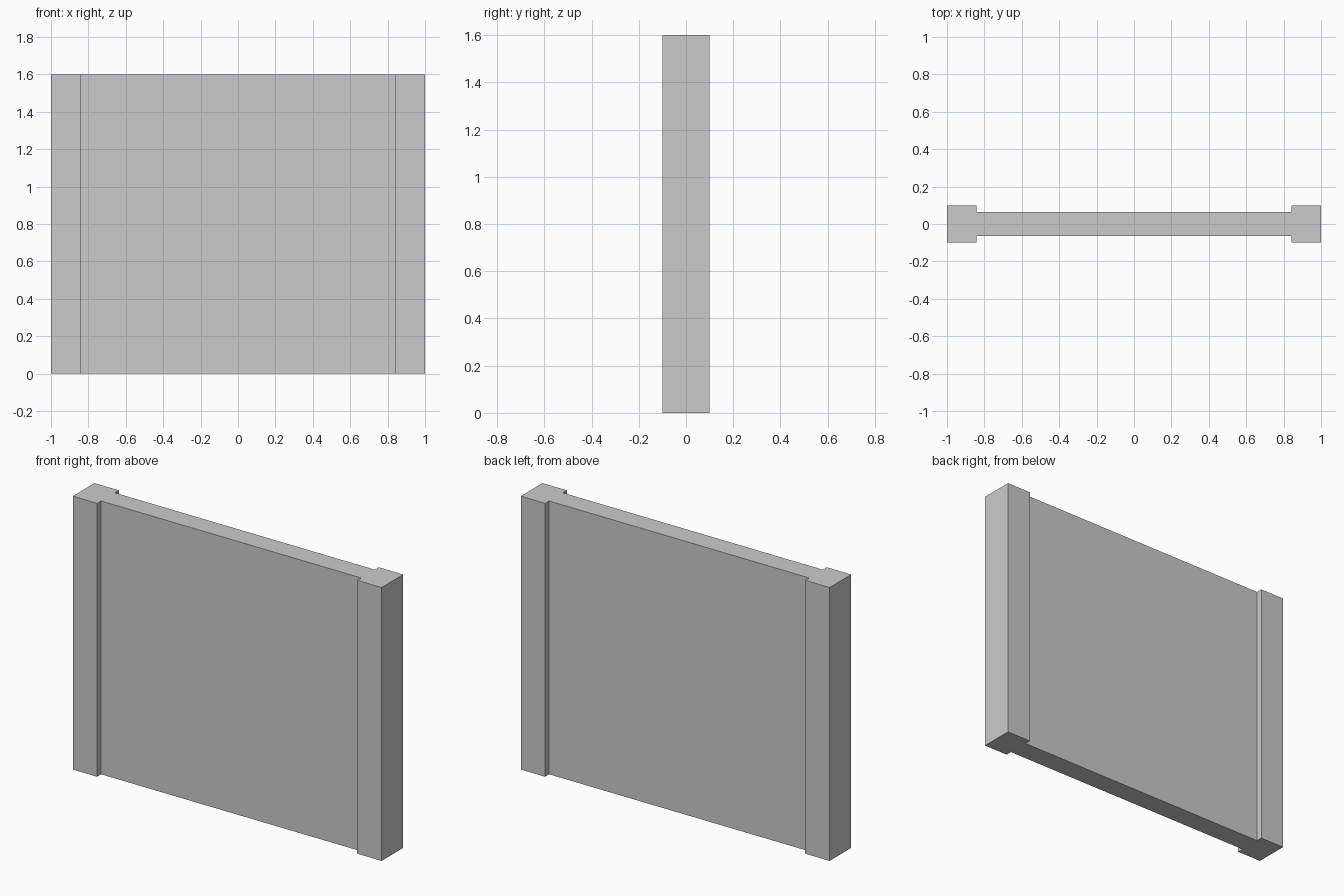
import bpy, bmesh

if "Cube" in bpy.data.objects:
    bpy.data.objects.remove(bpy.data.objects["Cube"])

HEIGHT = 1.6
END_X, POST_X = 1.0, 0.842      # outer end and inner face of each post
POST_Y, PANEL_Y = 0.1, 0.063    # half thicknesses

# H-shaped plan: one quarter, mirrored round all four sides
quarter = [(END_X, POST_Y), (POST_X, POST_Y), (POST_X, PANEL_Y)]
half = quarter + [(-x, y) for x, y in reversed(quarter)]
plan = half + [(x, -y) for x, y in reversed(half)]

# Wall panel with thicker end posts, extruded upward
bm = bmesh.new()
base = bm.faces.new([bm.verts.new((x, y, 0)) for x, y in plan])
top = bmesh.ops.extrude_face_region(bm, geom=[base], use_keep_orig=True)
verts = [g for g in top["geom"] if isinstance(g, bmesh.types.BMVert)]
bmesh.ops.translate(bm, verts=verts, vec=(0, 0, HEIGHT))
bmesh.ops.recalc_face_normals(bm, faces=bm.faces)

mesh = bpy.data.meshes.new("wall_panel")
bm.to_mesh(mesh)
bm.free()
bpy.context.collection.objects.link(bpy.data.objects.new("wall_panel", mesh))
